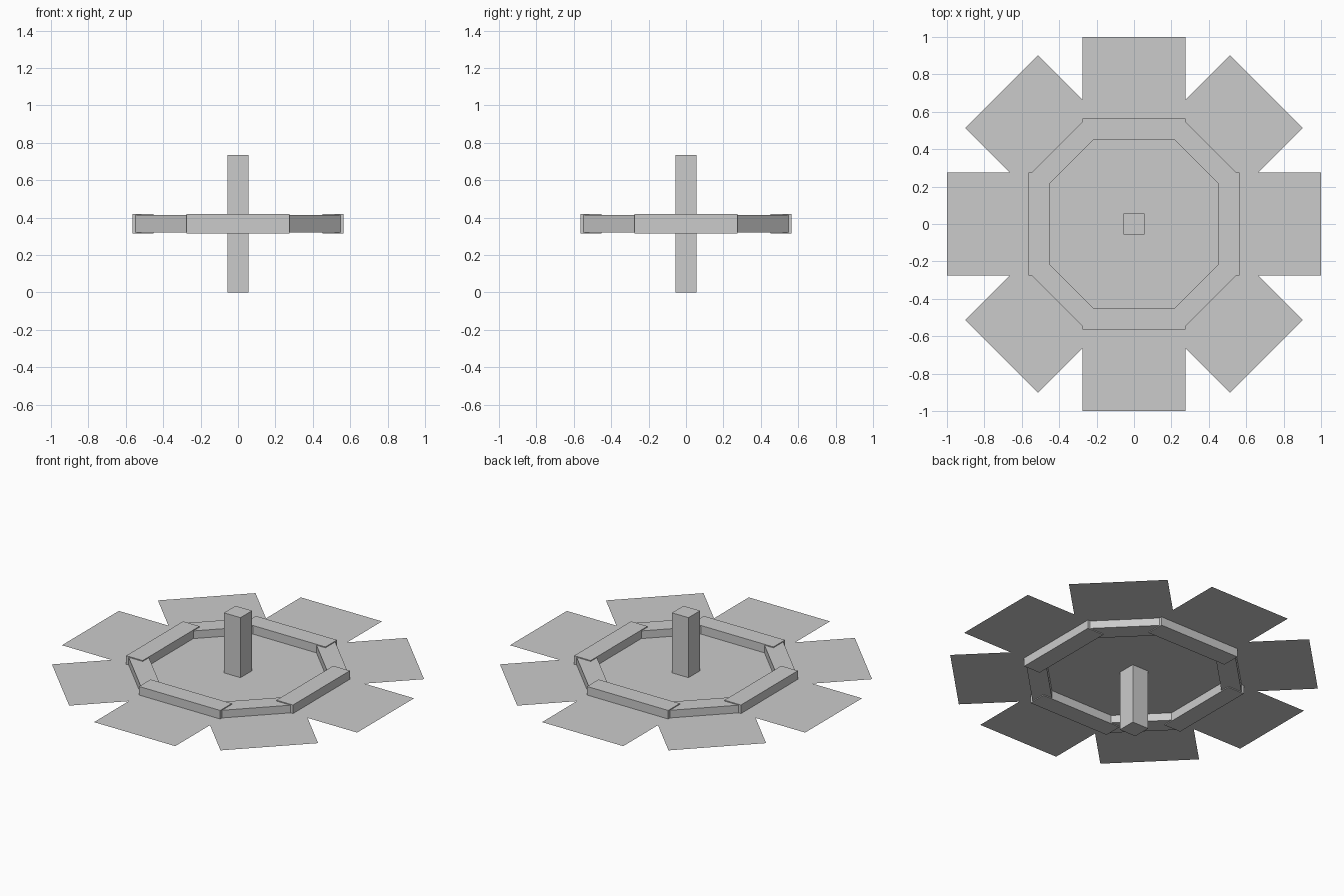
import bpy, bmesh, math
from mathutils import Matrix, Vector

default = bpy.data.objects.get("Cube")
if default:
    bpy.data.objects.remove(default, do_unlink=True)

MID = 0.3675          # height of the flat deck
HALF_W = 0.275        # half width of each petal

grey = bpy.data.materials.new("light_grey")
grey.use_nodes = True
colour = (0.6, 0.6, 0.6, 1)
grey.diffuse_color = colour
grey.node_tree.nodes["Principled BSDF"].inputs["Base Color"].default_value = colour


def finish(name, bm):
    mesh = bpy.data.meshes.new(name)
    bm.to_mesh(mesh)
    bm.free()
    mesh.materials.append(grey)
    obj = bpy.data.objects.new(name, mesh)
    bpy.context.collection.objects.link(obj)
    return obj


def box(name, size, centre, angle=0.0):
    bm = bmesh.new()
    matrix = (Matrix.Rotation(angle, 4, 'Z') @ Matrix.Translation(centre)
              @ Matrix.Diagonal((*size, 1)))
    bmesh.ops.create_cube(bm, size=1, matrix=matrix)
    return finish(name, bm)


# Thin deck: an octagon with a rectangular petal on every side
bm = bmesh.new()
apothem = HALF_W / math.tan(math.pi / 8)
corners = []
for i in range(8):
    turn = Matrix.Rotation(i * math.pi / 4, 3, 'Z')
    corners.append(bm.verts.new(turn @ Vector((apothem, -HALF_W, MID))))
bm.faces.new(corners)
for i in range(8):
    turn = Matrix.Rotation(i * math.pi / 4, 3, 'Z')
    tips = [bm.verts.new(turn @ Vector((1, s * HALF_W, MID))) for s in (-1, 1)]
    bm.faces.new((corners[i], tips[0], tips[1], corners[(i + 1) % 8]))
finish("petal_deck", bm)

# Raised ring: long straight beams, with slightly lower diagonal beams between
for i in range(4):
    angle = i * math.pi / 2
    box(f"straight_beam_{i + 1}", (0.112, 2 * HALF_W, 0.105), (0.509, 0, MID), angle)
    box(f"diagonal_beam_{i + 1}", (0.11, 0.386, 0.094), (0.527, 0, MID),
        angle + math.pi / 4)

# Square post through the middle
box("centre_post", (0.112, 0.112, 2 * MID), (0, 0, MID))
